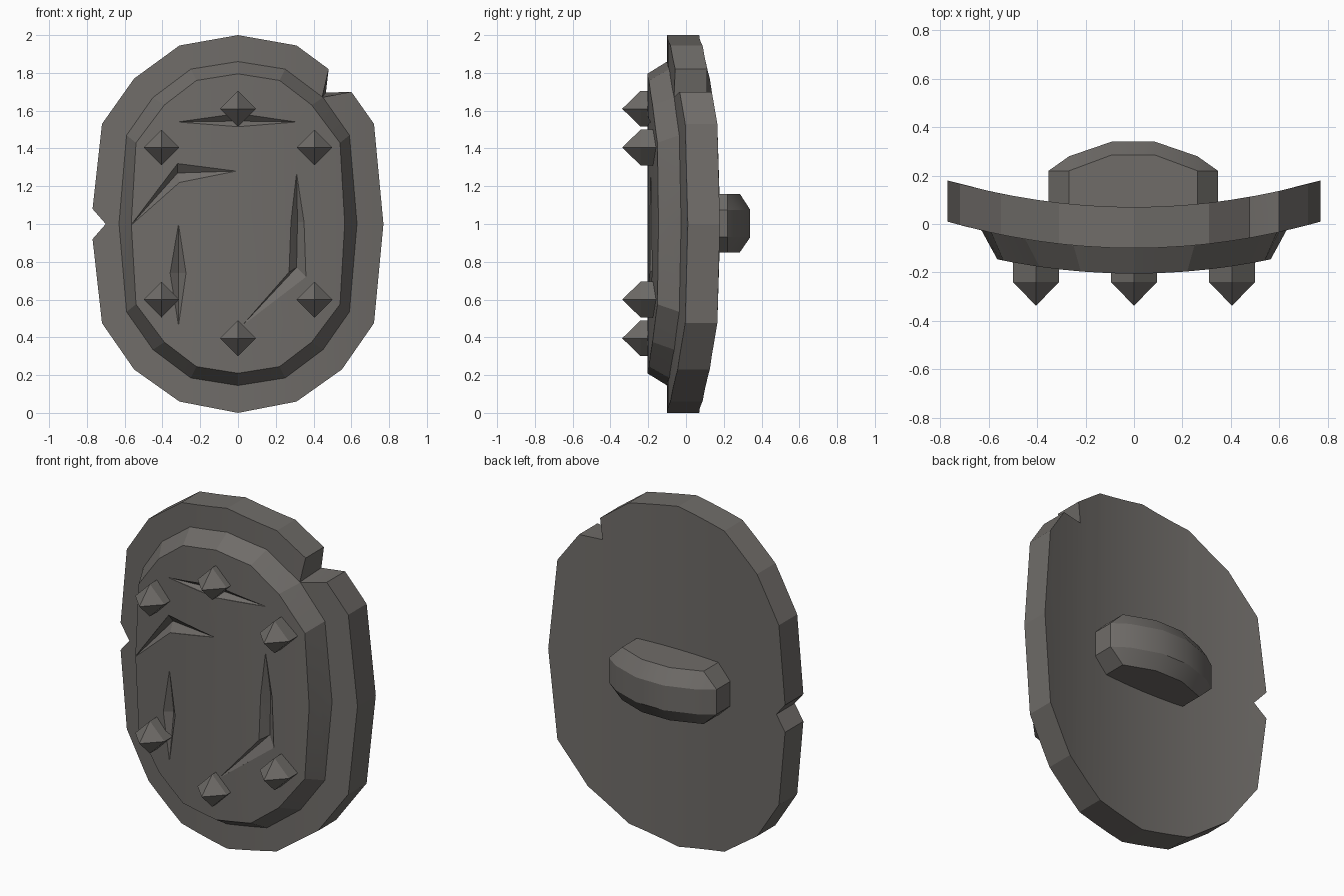
import bpy, bmesh, math
from mathutils import Vector

if "Cube" in bpy.data.objects:
    bpy.data.objects.remove(bpy.data.objects["Cube"])

metal = bpy.data.materials.new("dark_warm_grey")
metal.diffuse_color = (0.16, 0.15, 0.14, 1)
metal.use_nodes = True
metal.node_tree.nodes["Principled BSDF"].inputs["Base Color"].default_value = metal.diffuse_color
BEND = 0.185


def loft(name, rings, bend=False):
    """Skin a list of equal-length point rings, cap the ends, optionally bend in y."""
    bm = bmesh.new()
    rows = [[bm.verts.new(p) for p in r] for r in rings]
    n = len(rows[0])
    for a, b in zip(rows, rows[1:]):
        for i in range(n):
            j = (i + 1) % n
            bm.faces.new((a[i], a[j], b[j], b[i]))
    bm.faces.new(rows[0])
    bm.faces.new(rows[-1])
    bmesh.ops.remove_doubles(bm, verts=bm.verts[:], dist=1e-5)
    if bend:
        for i in range(-6, 7):
            bmesh.ops.bisect_plane(bm, geom=bm.verts[:] + bm.edges[:] + bm.faces[:],
                                   plane_co=(i / 10, 0, 0), plane_no=(1, 0, 0), dist=1e-5)
        for v in bm.verts:
            v.co.y += BEND * v.co.x ** 2
    bmesh.ops.recalc_face_normals(bm, faces=bm.faces[:])
    me = bpy.data.meshes.new(name)
    bm.to_mesh(me)
    bm.free()
    me.materials.append(metal)
    ob = bpy.data.objects.new(name, me)
    bpy.context.collection.objects.link(ob)
    return ob


def activate(ob):
    bpy.ops.object.select_all(action='DESELECT')
    ob.select_set(True)
    bpy.context.view_layer.objects.active = ob


def smooth(ob, deg):
    activate(ob)
    bpy.ops.object.shade_smooth_by_angle(angle=math.radians(deg))


def at_y(pts, y):
    return [(x, y, z) for x, z in pts]


# Shield plate with two battle notches
def plate_ring(notch_tip):
    return [(0, 2), (.31, 1.945), (.48, 1.82), notch_tip, (.60, 1.70), (.72, 1.53),
            (.77, 1), (.72, .475), (.55, .23), (.31, .06), (0, 0), (-.31, .06),
            (-.55, .23), (-.72, .475), (-.77, .92), (-.70, 1), (-.77, 1.08),
            (-.72, 1.53), (-.55, 1.77), (-.31, 1.945)]


plate = loft("shield_plate", [at_y(plate_ring((.445, 1.67)), -.10),
                              at_y(plate_ring((.465, 1.695)), .07)], True)
smooth(plate, 9)


# Raised front panel with a sloped border
def oval(quarter):
    right = quarter + [(x, 2.005 - z) for x, z in quarter[-2::-1]]
    return right + [(-x, z) for x, z in right[-2:0:-1]]


base = oval([(0, 1.86), (.25, 1.82), (.45, 1.67), (.59, 1.47), (.63, 1.0025)])
face = oval([(0, 1.795), (.22, 1.76), (.39, 1.63), (.54, 1.43), (.565, 1.0025)])
panel = loft("front_panel", [at_y(base, -.05), at_y(base, -.10), at_y(face, -.205)], True)

# Scratches: start point, (left, valley, right) stations, end point
scratches = [
    [(-.32, 1.54), ((0, 1.585), (0, 1.545), (0, 1.515)), (.31, 1.54)],
    [(-.57, .99), ((-.32, 1.32), (-.32, 1.27), (-.31, 1.22)), (-.01, 1.28)],
    [(.31, 1.27), ((.28, 1.01), (.315, 1.01), (.35, 1.01)),
     ((.27, .745), (.31, .77), (.36, .72)), (.02, .46)],
    [(-.315, 1.0), ((-.36, .74), (-.315, .74), (-.275, .74)), (-.315, .46)],
]


def surf(p, dy):
    return (p[0], -.205 + BEND * p[0] ** 2 + dy, p[1])


for k, cut in enumerate(scratches):
    rings = []
    for s in cut:
        l, v, r = s if isinstance(s[0], tuple) else (s, s, s)
        deep = .04 if l != v else 0
        rings.append([surf(l, -.1), surf(l, 0), surf(v, deep), surf(r, 0), surf(r, -.1)])
    cutter = loft("scratch_cutter", rings)
    cutter.hide_render = True
    mod = panel.modifiers.new("scratch", 'BOOLEAN')
    mod.operation = 'DIFFERENCE'
    mod.solver = 'EXACT'
    mod.object = cutter
    activate(panel)
    bpy.ops.object.modifier_apply(modifier=mod.name)
    bpy.data.objects.remove(cutter)
smooth(panel, 9)

# Six diamond studs
for x, z in [(0, 1.61), (0, .395), (.405, 1.405), (-.405, 1.405), (.405, .6), (-.405, .6)]:
    def ring(r, y):
        return [(x + r, y, z), (x, y, z + r), (x - r, y, z), (x, y, z - r)]
    loft("stud", [ring(.095, -.13), ring(.095, -.24), ring(0, -.338)])

# Arched hand grip on the back, chamfered all round
outer = [(.35, .05), (.35, .22), (.265, .28), (.09, .34)]
inner = [(.265, .05), (.265, .22), (.265, .22), (.09, .285)]


def grip_ring(half, z):
    pts = half + [(-x, y) for x, y in half[::-1]]
    return [(x - .003, y, z) for x, y in pts]


grip = loft("hand_grip", [grip_ring(inner, .85), grip_ring(outer, .93),
                          grip_ring(outer, 1.075), grip_ring(inner, 1.16)])
smooth(grip, 25)
